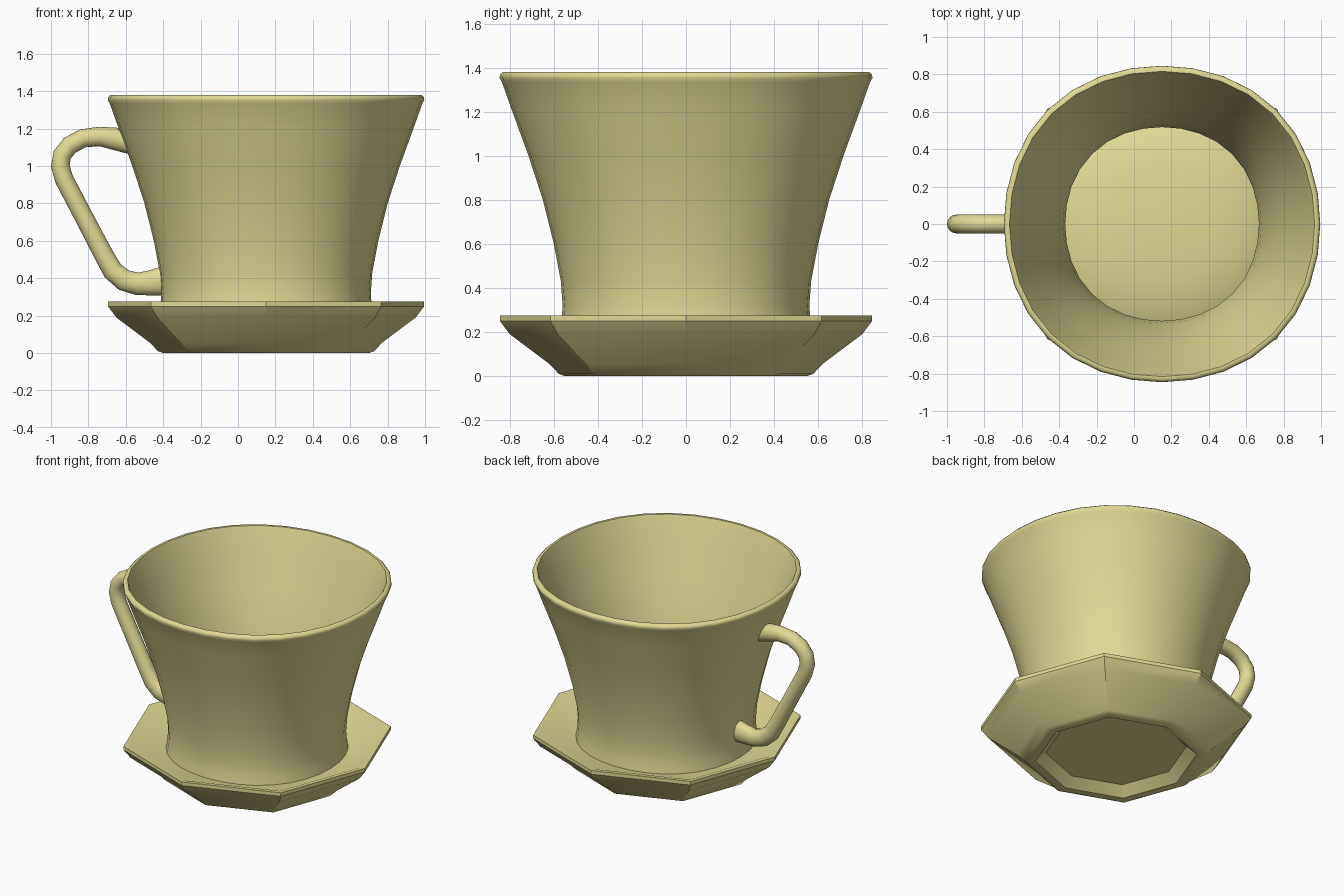
import bpy, bmesh, math
from mathutils import Vector

if "Cube" in bpy.data.objects:
    bpy.data.objects.remove(bpy.data.objects["Cube"])

CX = 0.15  # shared axis of cup and saucer

glaze = bpy.data.materials.new("glaze")
glaze.diffuse_color = (0.76, 0.70, 0.30, 1)
glaze.use_nodes = True
glaze.node_tree.nodes["Principled BSDF"].inputs["Base Color"].default_value = glaze.diffuse_color


def finish(bm, name, angle):
    bmesh.ops.recalc_face_normals(bm, faces=bm.faces)
    mesh = bpy.data.meshes.new(name)
    bm.to_mesh(mesh)
    bm.free()
    mesh.materials.append(glaze)
    obj = bpy.data.objects.new(name, mesh)
    bpy.context.collection.objects.link(obj)
    bpy.ops.object.select_all(action='DESELECT')
    obj.select_set(True)
    bpy.context.view_layer.objects.active = obj
    bpy.ops.object.shade_smooth_by_angle(angle=math.radians(angle))
    return obj


def bridge(bm, rings):
    for a, b in zip(rings, rings[1:]):
        n = len(a)
        for i in range(n):
            j = (i + 1) % n
            bm.faces.new(list(dict.fromkeys((a[i], a[j], b[j], b[i]))))


def lathe(name, profile, sides, angle, bulge):
    """Revolve (radius, z) points, slightly wider on the diagonals; ends lie on the axis."""
    bm = bmesh.new()
    rings = []
    for r, z in profile:
        if r == 0:
            rings.append([bm.verts.new((CX, 0, z))] * sides)
            continue
        ring = []
        for i in range(sides):
            t = 2 * math.pi * i / sides
            rr = r * (1 + bulge * math.sin(2 * t) ** 2)
            ring.append(bm.verts.new((CX + rr * math.cos(t), rr * math.sin(t), z)))
        rings.append(ring)
    bridge(bm, rings)
    return finish(bm, name, angle)


# Octagonal saucer with recessed foot
lathe("saucer", [(0, 0.06), (0.44, 0.06), (0.505, 0.0), (0.55, 0.0), (0.578, 0.01),
                 (0.62, 0.055), (0.80, 0.19), (0.845, 0.25), (0.845, 0.275),
                 (0.81, 0.272), (0.63, 0.20), (0, 0.20)], 8, 30, 0.03)

# Flared cup: outer wall, rounded rim, inner wall, domed floor
lathe("cup", [(0, 0.19), (0.575, 0.19), (0.565, 0.25), (0.56, 0.32), (0.568, 0.43),
              (0.60, 0.60), (0.65, 0.80), (0.715, 1.0), (0.788, 1.2), (0.836, 1.335),
              (0.846, 1.352), (0.845, 1.367), (0.832, 1.38), (0.816, 1.379),
              (0.808, 1.36), (0.756, 1.2), (0.683, 1.0), (0.616, 0.80), (0.562, 0.60),
              (0.53, 0.43), (0.518, 0.32), (0.522, 0.25), (0.46, 0.275), (0.30, 0.30),
              (0, 0.315)], 32, 60, 0.022)

# Handle: (x, z, in-plane half thickness) swept with a round section
path = [(-0.60, 1.128, 0.07), (-0.66, 1.146, 0.06), (-0.74, 1.158, 0.052),
        (-0.83, 1.148, 0.05), (-0.90, 1.11, 0.05), (-0.94, 1.06, 0.05),
        (-0.95, 1.0, 0.05), (-0.93, 0.93, 0.05), (-0.82, 0.72, 0.05),
        (-0.715, 0.52, 0.052), (-0.67, 0.44, 0.055), (-0.61, 0.39, 0.058),
        (-0.54, 0.37, 0.06), (-0.47, 0.375, 0.067), (-0.40, 0.385, 0.078)]
SEG = 16
bm = bmesh.new()
rings = []
for k, (x, z, t) in enumerate(path):
    a, b = path[max(k - 1, 0)], path[min(k + 1, len(path) - 1)]
    tangent = Vector((b[0] - a[0], 0, b[1] - a[1])).normalized()
    normal = Vector((-tangent.z, 0, tangent.x))
    if k == 0:  # upper end follows the slope of the cup wall
        normal = Vector((0.35, 0, -0.94))
    rings.append([bm.verts.new(Vector((x, 0, z))
                               + normal * t * math.cos(2 * math.pi * i / SEG)
                               + Vector((0, 0.05 * math.sin(2 * math.pi * i / SEG), 0)))
                  for i in range(SEG)])
bridge(bm, rings)
bm.faces.new(rings[0])
bm.faces.new(rings[-1])
finish(bm, "handle", 50)
